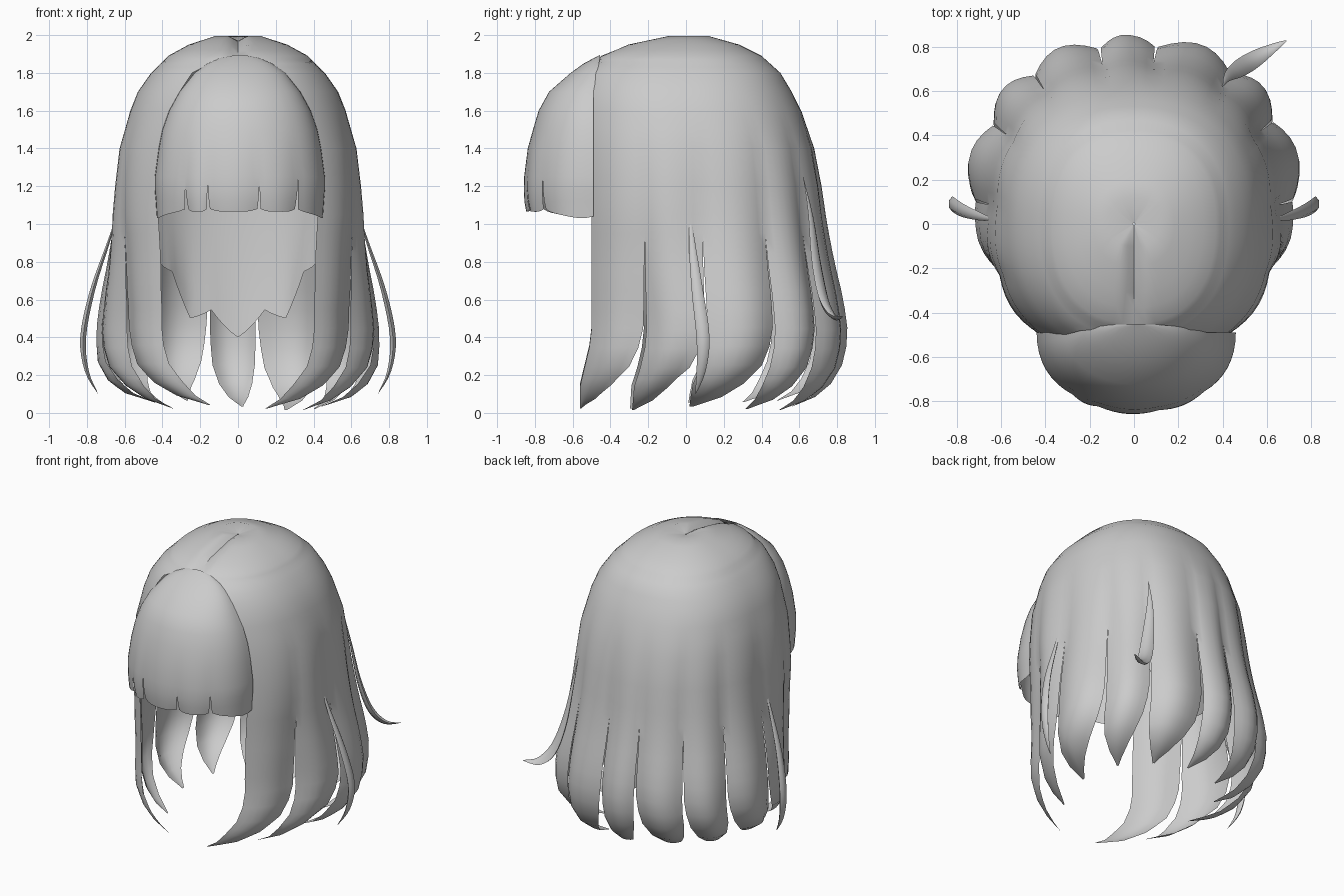
import bpy, bmesh, math, random

if "Cube" in bpy.data.objects:
    bpy.data.objects.remove(bpy.data.objects["Cube"])
random.seed(4)
N = 2.3  # superellipse exponent of the horizontal sections


def lerp(table, z):
    """Piecewise linear lookup in (z, value...) rows, z descending."""
    if z >= table[0][0]:
        return table[0][1:]
    for a, b in zip(table, table[1:]):
        if z >= b[0]:
            f = (a[0] - z) / (a[0] - b[0])
            return [p + (q - p) * f for p, q in zip(a[1:], b[1:])]
    return table[-1][1:]


def clamp(v):
    return max(0, min(1, v))


# z, half width, front depth, back depth
SECTION = [(2.0, .004, .004, .004), (1.995, .12, .10, .12), (1.95, .26, .31, .28),
           (1.89, .37, .45, .40), (1.8, .46, .54, .50), (1.7, .53, .58, .56),
           (1.6, .57, .60, .61), (1.4, .62, .62, .67), (1.2, .635, .62, .70),
           (1.0, .65, .62, .72), (.8, .675, .62, .75), (.6, .71, .625, .79),
           (.4, .73, .63, .81), (.25, .715, .64, .78), (.15, .66, .63, .73),
           (.08, .58, .61, .66), (.03, .46, .59, .56)]
TAPER = [(.95, 1), (.75, .985), (.55, .97), (.4, .95), (.25, .86), (.15, .68), (.08, .42), (.03, .05)]
LEVELS = [2.0, 1.995, 1.975, 1.95, 1.92, 1.89, 1.87, 1.85, 1.83, 1.8, 1.75, 1.7, 1.6, 1.5, 1.4,
          1.2, 1.05, .95, .85, .75, .65, .55, .45, .35, .25, .19, .15, .11, .08, .05, .03]


def shell(u, z, grow=0.0):
    """Point on the hair shell: u=0 right front edge, 1 back centre, 2 left front edge."""
    side = 1
    if u > 1:
        u, side = 2 - u, -1
    w, d, b = lerp(SECTION, z)
    edge = .47 + .03 * clamp((1.87 - z) / .17) + .06 * clamp((.4 - z) / .25)
    start = -math.asin(min(1, edge / d) ** (N / 2))
    a = start + (math.pi / 2 - start) * u
    c, s = max(0, math.cos(a)) ** (2 / N), abs(math.sin(a)) ** (2 / N)
    y = (b + grow) * s if a > 0 else -(d + grow * .5) * s
    x = (w + grow) * c
    # the front locks hang straighter than those at the back
    x *= 1 - .18 * clamp((.12 - y) / .4) * clamp((1.1 - z) / .6)
    groove = .03 * max(0, 1 - x / .05) * clamp((y + .46 if y < -.4 else .1 - y) / .06 + .5)
    return side * x, y, z - (groove if z > 1.88 and y < .1 else 0)


def add_grid(bm, rows):
    vs = [[bm.verts.new(p) for p in r] for r in rows]
    for r, q in zip(vs, vs[1:]):
        for i in range(len(r) - 1):
            bm.faces.new((r[i], q[i], q[i + 1], r[i + 1]))


def finish(bm, name, angle=50):
    bmesh.ops.remove_doubles(bm, verts=bm.verts, dist=.0015)
    me = bpy.data.meshes.new(name)
    bm.to_mesh(me)
    bm.free()
    ob = bpy.data.objects.new(name, me)
    bpy.context.collection.objects.link(ob)
    bpy.ops.object.select_all(action='DESELECT')
    ob.select_set(True)
    bpy.context.view_layer.objects.active = ob
    bpy.ops.object.shade_smooth_by_angle(angle=math.radians(angle))
    return ob


# Main hair: cap that splits into tapered, inward curling locks
bm = bmesh.new()
cuts = [0, .24, .40, .59, .76, .96, 1.07, 1.25, 1.42, 1.60, 1.77, 2]
COLS = 7
for lo, hi in zip(cuts, cuts[1:]):
    tip = random.uniform(.01, .07)
    anchor = .25 if lo < 1 else .75
    if lo == 0 or hi == 2:
        anchor = 0 if lo == 0 else 1
    swell = .035 if lo == 0 or hi == 2 else .055
    rows = []
    for z in LEVELS:
        w = lerp(TAPER, z)[0]
        a = lo + (hi - lo) * (1 - w) * anchor
        bulge = swell * clamp((1.6 - z) / 1.2)
        row = []
        for i in range(COLS + 1):
            t = i / COLS
            p = shell(a + (hi - lo) * w * t, z, bulge * math.sin(math.pi * t) * w)
            if z < .95:
                p = (p[0], p[1], .95 - (.95 - z) * (.95 - tip) / .92)
            row.append(p)
        rows.append(row)
    add_grid(bm, rows)
finish(bm, "main_hair_locks")

# Inner nape layer with a pointed hem that rises towards the sides
bm = bmesh.new()
rows = []
count = 40
for k in range(9):
    row = []
    for i in range(count + 1):
        u = .58 + .84 * i / count
        hem = .46 + 3.6 * abs(u - 1) ** 2 + .06 * (abs((i + 4) % 8 - 4) / 4 * -2 + 1)
        x, y, _ = shell(u, 1.2)
        z = 1.3 + (hem - 1.3) * k / 8
        f = .94 - .06 * (k / 8) ** 2
        row.append((x * f, y * f, z))
    rows.append(row)
add_grid(bm, rows)
finish(bm, "nape_layer")

# Fringe: domed sheet fitted to the front arch, slit along its lower edge
FRINGE = [(1.895, .02, .0), (1.88, .10, .03), (1.85, .17, .08), (1.8, .24, .14), (1.7, .32, .235),
          (1.6, .375, .29), (1.5, .41, .32), (1.4, .43, .345), (1.25, .45, .36),
          (1.18, .45, .36), (1.12, .445, .355), (1.065, .44, .345)]
bm = bmesh.new()
slits = [-1, -.64, -.38, .23, .68, 1]
for lo, hi in zip(slits, slits[1:]):
    rows = []
    for z, half, depth in FRINGE:
        gap = .02 * max(0, (1.2 - z) / .14)
        l = lo + (gap if lo > -1 else 0)
        h = hi - (gap if hi < 1 else 0)
        back = .455 + .035 * clamp((1.88 - z) / .18)
        row = []
        for i in range(9):
            # angular spacing keeps the rounded corners smooth
            a = math.asin(l) + (math.asin(h) - math.asin(l)) * i / 8
            y = -back - depth * max(0, math.cos(a)) ** .95
            y -= .012 * math.sin(math.pi * i / 8) * clamp((1.5 - z) / .4)
            low = .015 * abs(i / 4 - 1) ** 4 - .04 * abs(math.sin(a)) ** 8 if z < 1.1 else 0
            row.append((half * math.sin(a) + .01, y, z + low))
        rows.append(row)
    add_grid(bm, rows)
finish(bm, "fringe")


def strand(name, pts, wide, thin):
    """Loose flattened strand, tapered at both ends; wide is the broad direction."""
    bm = bmesh.new()
    # smooth the path with Catmull-Rom samples
    path = []
    ext = [pts[0]] + pts + [pts[-1]]
    for j in range(len(pts) - 1):
        p = ext[j:j + 4]
        for k in range(4):
            t = k / 4
            path.append([.5 * (2 * b + (c - a) * t + (2 * a - 5 * b + 4 * c - d) * t * t
                               + (3 * b - a - 3 * c + d) * t ** 3) for a, b, c, d in zip(*p)])
    path.append(pts[-1])
    rows = []
    for k, p in enumerate(path):
        r = max(.03, math.sin(math.pi * (k / (len(path) - 1)) ** 1.2))
        row = []
        for i in range(7):
            a = 2 * math.pi * i / 6
            row.append([p[m] + r * (wide[m] * math.cos(a) + thin[m] * math.sin(a)) for m in range(3)])
        rows.append(row)
    add_grid(bm, rows)
    finish(bm, name)


# Loose strands at the two sides and the back right
for side, name in ((1, "right_loose_strand"), (-1, "left_loose_strand")):
    strand(name, [(side * .62, .02, 1.12), (side * .68, .03, .92), (side * .77, .06, .65),
                  (side * .82, .09, .4), (side * .80, .08, .22), (side * .74, .05, .1)],
           (0, .035, 0), (.018 * side, 0, 0))
strand("back_loose_strand", [(.40, .62, 1.25), (.42, .66, 1.05), (.46, .69, .8),
                             (.52, .73, .6), (.60, .78, .51), (.69, .83, .51)],
       (.03, -.03, .02), (.008, .008, .02))
